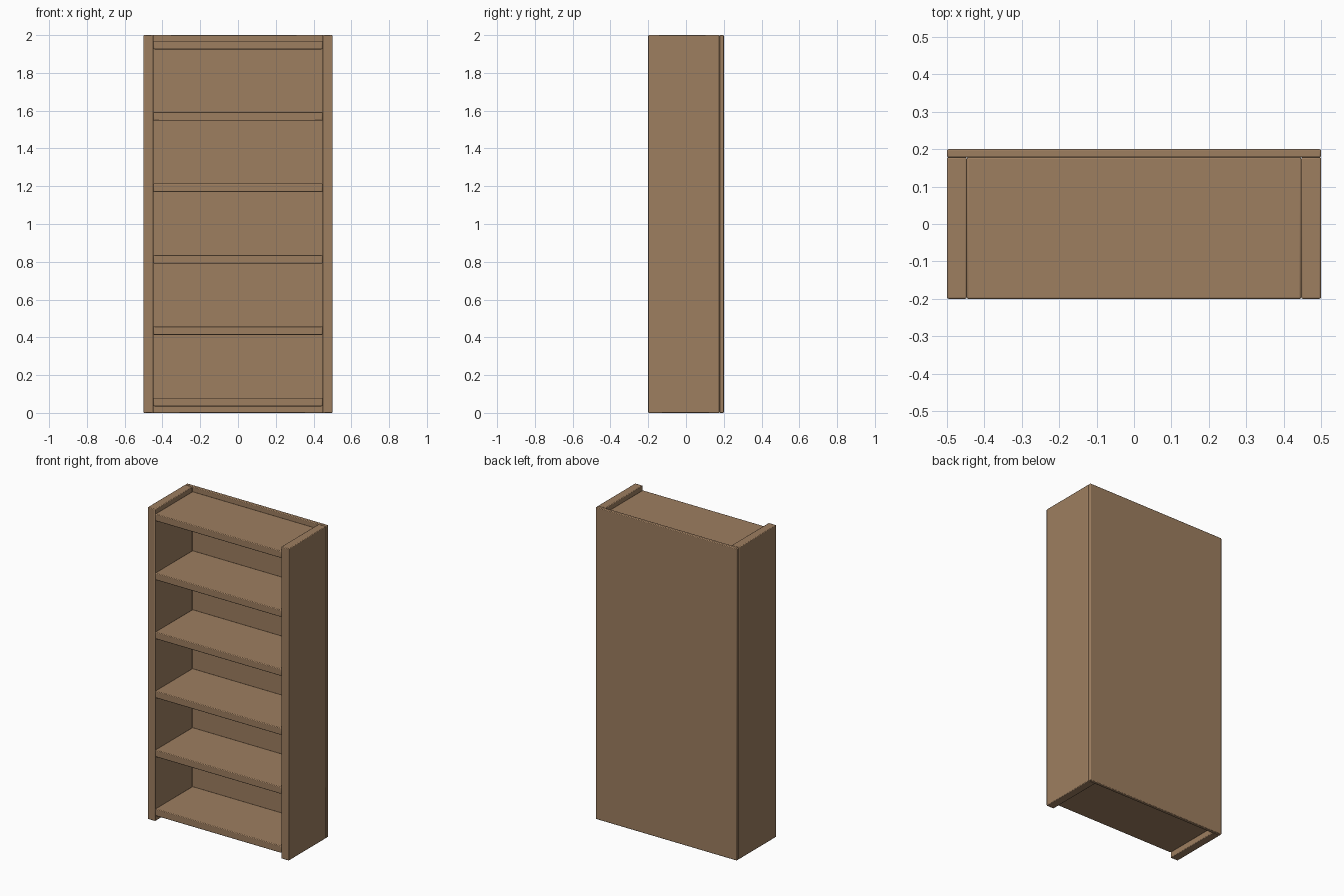
import bpy

default = bpy.data.objects.get("Cube")
if default:
    bpy.data.objects.remove(default, do_unlink=True)

wood = bpy.data.materials.new("brown wood")
wood.use_nodes = True
WOOD = (0.34, 0.21, 0.117, 1)
wood.diffuse_color = WOOD
wood.node_tree.nodes["Principled BSDF"].inputs["Base Color"].default_value = WOOD


def board(name, x, y, z):
    """Box between (min, max) limits on each axis, with softened edges."""
    limits = (x, y, z)
    bpy.ops.mesh.primitive_cube_add(size=1, location=[(a + b) / 2 for a, b in limits])
    ob = bpy.context.object
    ob.name = name
    ob.scale = [b - a for a, b in limits]
    bpy.ops.object.transform_apply(location=False, rotation=False, scale=True)
    ob.data.materials.append(wood)
    bevel = ob.modifiers.new("soft edges", 'BEVEL')
    bevel.width = 0.004
    bevel.segments = 2
    bpy.ops.object.shade_smooth_by_angle()
    return ob


FRONT, PANEL, BACK = -0.2, 0.178, 0.2
HALF, INNER = 0.5, 0.447

# Uprights and back panel
board("left_side", (INNER, HALF), (FRONT, PANEL), (0, 2))
board("right_side", (-HALF, -INNER), (FRONT, PANEL), (0, 2))
board("back_panel", (-HALF, HALF), (PANEL, BACK), (0, 2))

# Evenly spaced shelves, including the base and top boards
for i in range(6):
    bottom = 0.035 + i * 0.378
    board(f"shelf_{i + 1}", (-INNER, INNER), (FRONT, PANEL), (bottom, bottom + 0.045))
